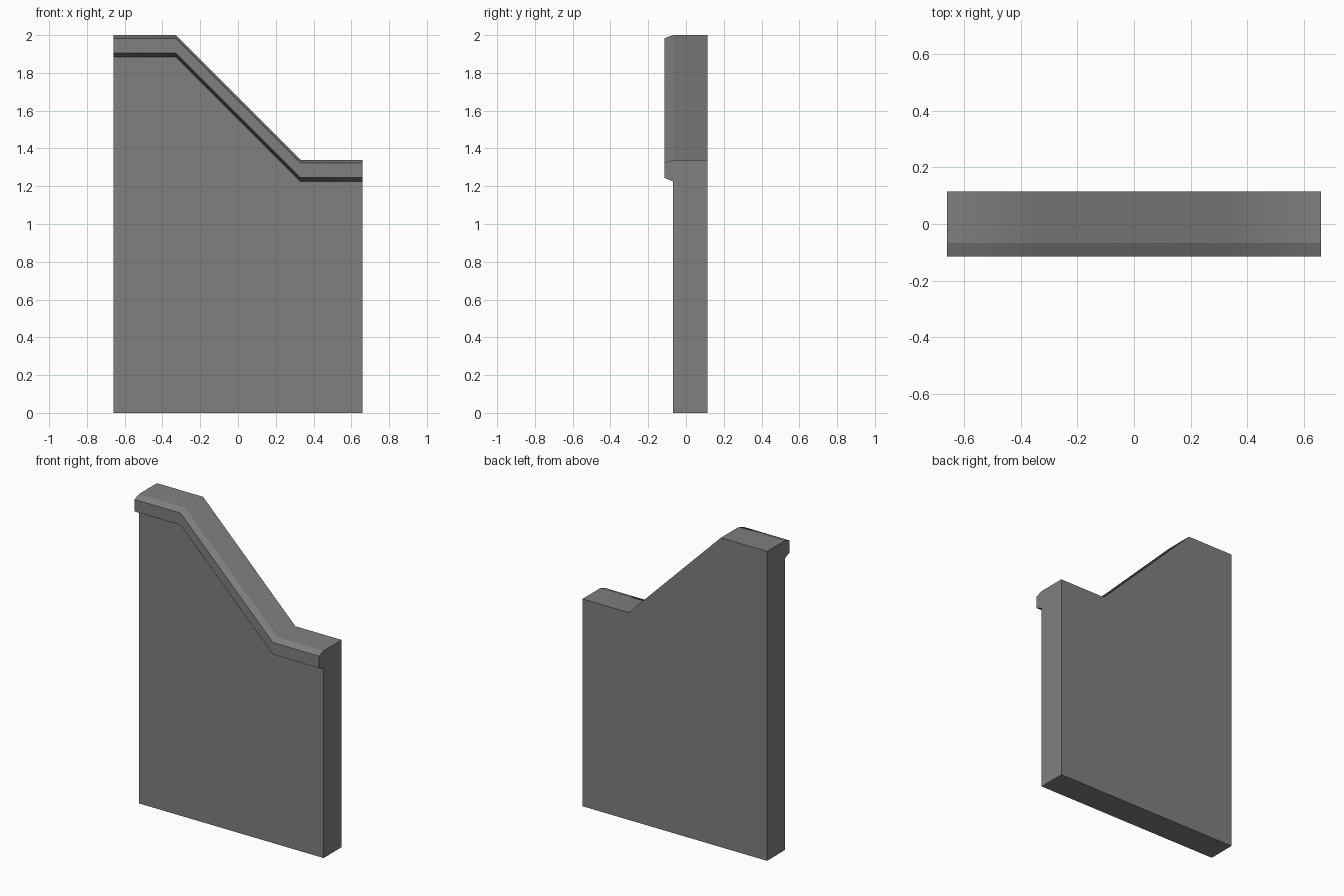
import bpy, bmesh

if "Cube" in bpy.data.objects:
    bpy.data.objects.remove(bpy.data.objects["Cube"])

# Stepped wall with coping: one cross-section lofted through four stations along x
stations = [(-0.66, 2.0), (-0.33, 2.0), (0.33, 1.34), (0.66, 1.34)]


def section(x, top):
    return [(x, 0.115, 0), (x, 0.115, top), (x, -0.068, top),
            (x, -0.115, top - 0.017), (x, -0.115, top - 0.095),
            (x, -0.068, top - 0.115), (x, -0.068, 0)]


bm = bmesh.new()
rings = [[bm.verts.new(p) for p in section(x, t)] for x, t in stations]
n = len(rings[0])
for a, b in zip(rings, rings[1:]):
    for i in range(n):
        j = (i + 1) % n
        f = bm.faces.new((a[i], a[j], b[j], b[i]))
        f.smooth = True
bm.faces.new(rings[0])
bm.faces.new(rings[-1])
bmesh.ops.recalc_face_normals(bm, faces=bm.faces)

# Long edges and end outlines stay sharp; only the bends along the top are smooth
for e in bm.edges:
    lengthwise = abs(e.verts[0].co.x - e.verts[1].co.x) > 0.01
    at_end = all(abs(abs(v.co.x) - 0.66) < 1e-4 for v in e.verts)
    e.smooth = not (lengthwise or at_end)

mesh = bpy.data.meshes.new("stepped_wall")
bm.to_mesh(mesh)
bm.free()
obj = bpy.data.objects.new("stepped_wall", mesh)
bpy.context.collection.objects.link(obj)

# Plain grey
mat = bpy.data.materials.new("mid_grey")
mat.diffuse_color = (0.216, 0.216, 0.216, 1)
mat.use_nodes = True
mat.node_tree.nodes["Principled BSDF"].inputs["Base Color"].default_value = mat.diffuse_color
mesh.materials.append(mat)
